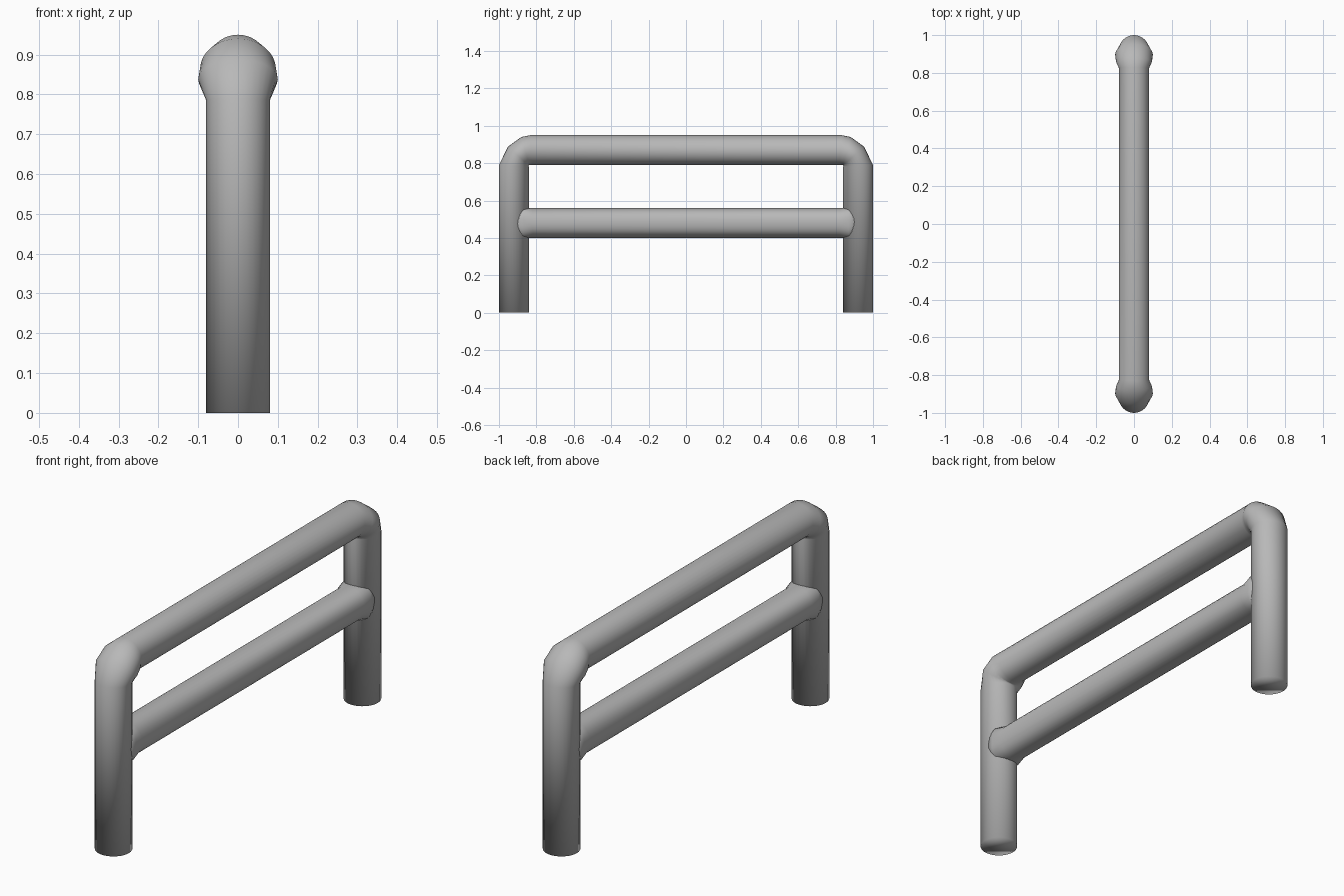
import bpy, bmesh, math
from mathutils import Vector

if "Cube" in bpy.data.objects:
    bpy.data.objects.remove(bpy.data.objects["Cube"])

N = 32      # sides of the tube
R = 0.08    # tube radius

# Dark grey metal
grey = bpy.data.materials.new("dark_grey")
grey.diffuse_color = (0.48, 0.48, 0.48, 1)
grey.use_nodes = True
grey.node_tree.nodes["Principled BSDF"].inputs["Base Color"].default_value = grey.diffuse_color

def ring(inner, outer, half_width, square=0.0):
    """Oval cross-section between two (y, z) points; square swells its diagonals."""
    a, b = Vector((0, *inner)), Vector((0, *outer))
    mid, axis = (a + b) / 2, (b - a) / 2
    pts = []
    for i in range(N):
        t = 2 * math.pi * i / N
        k = 1 + square * math.sin(2 * t) ** 2
        pts.append(mid + axis * math.cos(t) * k
                   + Vector((half_width * math.sin(t) * k, 0, 0)))
    return pts

def tube(name, rings):
    bm = bmesh.new()
    loops = [[bm.verts.new(p) for p in r] for r in rings]
    for a, b in zip(loops, loops[1:]):
        for i in range(N):
            j = (i + 1) % N
            bm.faces.new((a[i], a[j], b[j], b[i]))
    bm.faces.new(loops[0])
    bm.faces.new(loops[-1])
    bmesh.ops.recalc_face_normals(bm, faces=bm.faces[:])
    for f in bm.faces:      # smooth all over, caps included
        f.smooth = True
    mesh = bpy.data.meshes.new(name)
    bm.to_mesh(mesh)
    bm.free()
    mesh.materials.append(grey)
    obj = bpy.data.objects.new(name, mesh)
    bpy.context.collection.objects.link(obj)
    return obj

# Hoop: leg, swollen elbow, top rail, then the same mirrored in y
half = [((0.84, 0.00), (1.00, 0.00), R),
        ((0.84, 0.78), (1.00, 0.79), R),
        ((0.842, 0.788), (0.952, 0.888), 0.10),
        ((0.838, 0.789), (0.88, 0.94), 0.095),
        ((0.82, 0.79), (0.83, 0.95), R)]
mirrored = [((-i[0], i[1]), (-o[0], o[1]), w) for i, o, w in reversed(half)]
tube("hoop_frame", [ring(*s) for s in half + mirrored])

# Middle rail, swelling slightly where it meets the legs, ends buried inside them
side = [(0.92, 0.075, 0.0), (0.87, R, 0.18), (0.82, R, 0.0)]
stations = [(-y, r, s) for y, r, s in side] + side[::-1]
tube("middle_rail", [ring((y, 0.48 - r), (y, 0.48 + r), r, s) for y, r, s in stations])
